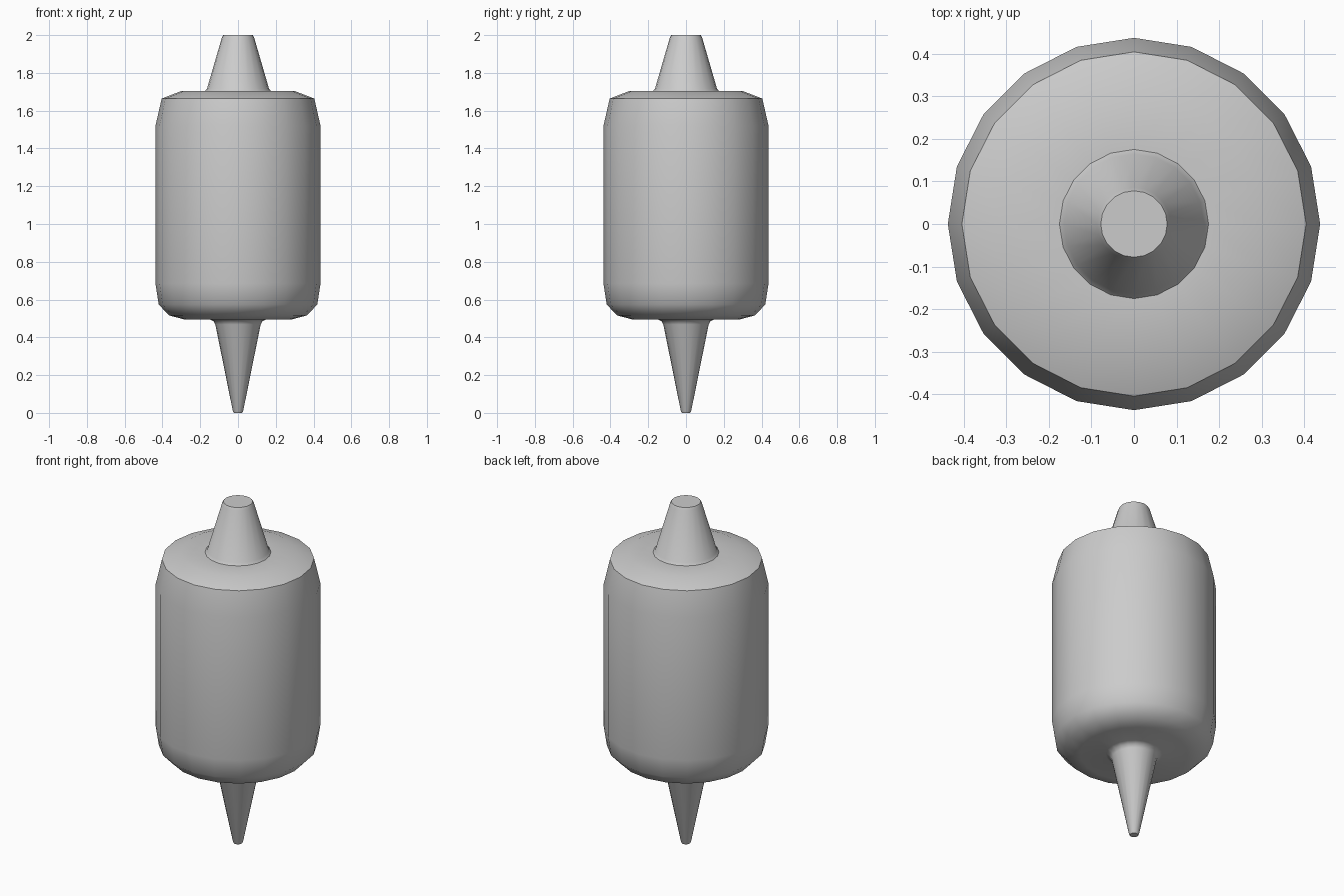
import bpy, bmesh
from math import cos, sin, pi, radians

if "Cube" in bpy.data.objects:
    bpy.data.objects.remove(bpy.data.objects["Cube"])

SIDES = 20


def lathe(name, profile):
    """Closed solid of revolution from (radius, height) points, bottom to top."""
    bm = bmesh.new()
    rings = []
    for r, z in profile:
        rings.append([bm.verts.new((r * cos(2 * pi * i / SIDES),
                                    r * sin(2 * pi * i / SIDES), z))
                      for i in range(SIDES)])
    for a, b in zip(rings, rings[1:]):
        for i in range(SIDES):
            j = (i + 1) % SIDES
            bm.faces.new((a[i], a[j], b[j], b[i]))
    bm.faces.new(rings[0][::-1])
    bm.faces.new(rings[-1])
    mesh = bpy.data.meshes.new(name)
    bm.to_mesh(mesh)
    bm.free()
    obj = bpy.data.objects.new(name, mesh)
    bpy.context.collection.objects.link(obj)
    bpy.ops.object.select_all(action='DESELECT')
    obj.select_set(True)
    bpy.context.view_layer.objects.active = obj
    bpy.ops.object.shade_smooth_by_angle(angle=radians(50))
    return obj


# lower spike with a flared root
spike = [(0.022, 0), (0.027, 0.008), (0.120, 0.468), (0.130, 0.486), (0.150, 0.495)]
# rounded barrel
barrel = [(0.285, 0.495), (0.365, 0.516), (0.420, 0.574), (0.437, 0.685),
          (0.437, 1.52), (0.404, 1.664), (0.303, 1.703)]
# upper tapered neck
neck = [(0.175, 1.703), (0.164, 1.717), (0.086, 1.985), (0.078, 2.0)]

lathe("spindle_body", spike + barrel + neck)
